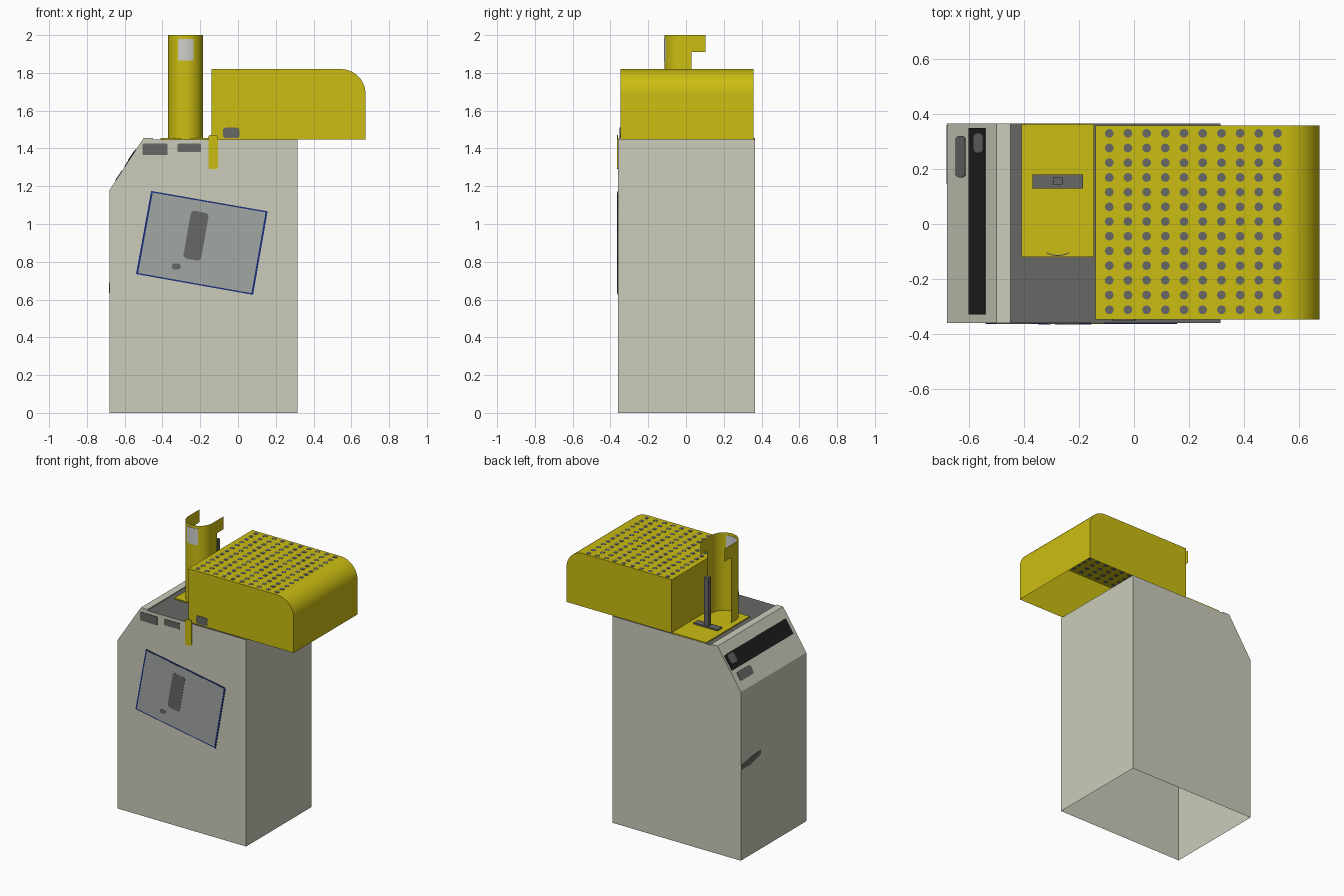
import bpy, bmesh, math
from mathutils import Vector

if "Cube" in bpy.data.objects:
    bpy.data.objects.remove(bpy.data.objects["Cube"])


def mat(name, r, g, b):
    m = bpy.data.materials.new(name)
    m.diffuse_color = (r, g, b, 1)
    m.use_nodes = True
    m.node_tree.nodes["Principled BSDF"].inputs["Base Color"].default_value = m.diffuse_color
    return m


CREAM = mat("cream", 0.60, 0.60, 0.50)
YELLOW = mat("yellow", 0.60, 0.51, 0.006)
GREY = mat("dark_grey", 0.135, 0.135, 0.13)
BLACK = mat("black", 0.013, 0.013, 0.013)
BLUE = mat("blue", 0.01, 0.03, 0.2)
PANEL = mat("panel_grey", 0.36, 0.39, 0.37)
PALE = mat("pale_grey", 0.62, 0.62, 0.60)


def finish(bm, name, *mats, smooth=False):
    bmesh.ops.recalc_face_normals(bm, faces=bm.faces)
    me = bpy.data.meshes.new(name)
    bm.to_mesh(me)
    bm.free()
    ob = bpy.data.objects.new(name, me)
    bpy.context.collection.objects.link(ob)
    for m in mats:
        me.materials.append(m)
    if smooth:
        bpy.ops.object.select_all(action='DESELECT')
        ob.select_set(True)
        bpy.context.view_layer.objects.active = ob
        bpy.ops.object.shade_smooth_by_angle()
    return ob


def add_prism(bm, pts, vec):
    """Closed solid: polygon pts swept along vec."""
    a = [bm.verts.new(p) for p in pts]
    b = [bm.verts.new(Vector(p) + Vector(vec)) for p in pts]
    n = len(a)
    bm.faces.new(a)
    bm.faces.new(b[::-1])
    for i in range(n):
        bm.faces.new((a[i], b[i], b[(i + 1) % n], a[(i + 1) % n]))


def prism(name, pts, vec, m):
    bm = bmesh.new()
    add_prism(bm, pts, vec)
    return finish(bm, name, m)


def box(name, x0, x1, y0, y1, z0, z1, m):
    pts = [(x0, y0, z0), (x1, y0, z0), (x1, y1, z0), (x0, y1, z0)]
    return prism(name, pts, (0, 0, z1 - z0), m)


def drop_bottom(bm, z):
    low = [f for f in bm.faces if all(abs(v.co.z - z) < 1e-4 for v in f.verts)]
    bmesh.ops.delete(bm, geom=low, context='FACES_ONLY')


def rounded_rect(w, h, r, rot=0):
    """2D outline with rounded corners, turned by rot degrees."""
    c, s = math.cos(math.radians(rot)), math.sin(math.radians(rot))
    out = []
    for k, (sx, sy) in enumerate([(1, 1), (-1, 1), (-1, -1), (1, -1)]):
        for j in range(5):
            a = math.radians(90 * k + 22.5 * j)
            u = sx * (w / 2 - r) + r * math.cos(a)
            v = sy * (h / 2 - r) + r * math.sin(a)
            out.append((u * c - v * s, u * s + v * c))
    return out


def front_plate(name, x0, x1, z0, z1, r, m, y=-0.36, rot=0, t=0.003):
    cx, cz = (x0 + x1) / 2, (z0 + z1) / 2
    pts = [(cx + u, y, cz + v) for u, v in rounded_rect(x1 - x0, z1 - z0, r, rot)]
    return prism(name, pts, (0, -t, 0), m)


# Cabinet: sloped-front profile, open underneath, grey worktop face
TOP = 1.447
prof = [(-0.68, 0), (-0.68, 1.18), (-0.5, 1.455), (-0.45, 1.455),
        (-0.45, TOP), (0.315, TOP), (0.315, 0)]
bm = bmesh.new()
add_prism(bm, [(x, -0.36, z) for x, z in prof], (0, 0.725, 0))
drop_bottom(bm, 0)
for f in bm.faces:
    if all(abs(v.co.z - TOP) < 1e-4 for v in f.verts):
        f.material_index = 1
finish(bm, "cabinet", CREAM, GREY)

# Hood: open-bottomed cover with one rounded top edge
R = 0.13
prof = [(-0.14, TOP), (-0.14, 1.82)]
for i in range(13):
    a = math.radians(90 - 7.5 * i)
    prof.append((0.675 - R + R * math.cos(a), 1.82 - R + R * math.sin(a)))
prof.append((0.675, TOP))
bm = bmesh.new()
add_prism(bm, [(x, -0.348, z) for x, z in prof], (0, 0.706, 0))
drop_bottom(bm, TOP)
finish(bm, "hood", YELLOW, smooth=True)

# Vent hole discs showing on both sides of the hood roof
bm = bmesh.new()
for i in range(10):
    for j in range(13):
        cx, cy = -0.09 + 0.068 * i, 0.33 - 0.0535 * j
        ring = [(cx + 0.016 * math.cos(k * math.pi / 6),
                 cy + 0.016 * math.sin(k * math.pi / 6), 1.8185) for k in range(12)]
        add_prism(bm, ring, (0, 0, 0.003))
finish(bm, "vent_holes", GREY)

# Yellow base plate with foot plate and post
box("base_plate", -0.41, -0.145, -0.12, 0.363, TOP, 1.454, YELLOW)
box("post_foot", -0.37, -0.185, 0.13, 0.18, 1.454, 1.464, GREY)
box("post", -0.295, -0.26, 0.143, 0.17, 1.464, 1.80, GREY)

# Chute: U-shaped sheet open at the back, with flags at the top
CX, CY, CR = -0.2775, -0.022, 0.0925
arc = [(CX + CR * math.cos(math.radians(180 + 7.5 * i)),
        CY + CR * math.sin(math.radians(180 + 7.5 * i))) for i in range(25)]
path = ([(CX - CR, 0.103), (CX - CR, 0.03)] + arc
        + [(CX + CR, 0.03), (CX + CR, 0.103)])
bm = bmesh.new()
rows = [[bm.verts.new((x, y, z)) for x, y in path] for z in (1.454, 1.91, 2.0)]
n = len(path) - 1
for lev in range(2):
    for i in range(n):
        if lev == 0 and i in (0, n - 1):
            continue
        bm.faces.new((rows[lev][i], rows[lev][i + 1],
                      rows[lev + 1][i + 1], rows[lev + 1][i]))
bmesh.ops.delete(bm, geom=[v for v in bm.verts if not v.link_faces], context='VERTS')
finish(bm, "chute", YELLOW, smooth=True)

# Curved pale label on the chute, visible inside and out
bm = bmesh.new()
outer, inner = [], []
for i in range(9):
    a = math.radians(270 - 26 + 6.5 * i)
    for lst, r in ((outer, CR + 0.002), (inner, CR - 0.002)):
        lst.append((CX + r * math.cos(a), CY + r * math.sin(a), 1.865))
for i in range(8):
    add_prism(bm, [outer[i], outer[i + 1], inner[i + 1], inner[i]], (0, 0, 0.115))
finish(bm, "chute_label", PALE)

# Tilted front panel with blue border
corners = [(-0.46, 1.175), (0.157, 1.067), (0.08, 0.625), (-0.54, 0.735)]
mx = sum(c[0] for c in corners) / 4
mz = sum(c[1] for c in corners) / 4
for name, k, y, m in (("panel_border", 1.0, -0.36, BLUE), ("front_panel", 0.968, -0.361, PANEL)):
    prism(name, [(mx + (x - mx) * k, y, mz + (z - mz) * k) for x, z in corners],
          (0, -0.003, 0), m)
front_plate("panel_slab", -0.27, -0.175, 0.81, 1.066, 0.02, GREY, y=-0.363, rot=-10, t=0.002)
front_plate("panel_spot", -0.35, -0.303, 0.76, 0.79, 0.012, GREY, y=-0.363, t=0.002)

# Small plates and yellow strap on the front
front_plate("left_plate", -0.505, -0.372, 1.365, 1.425, 0.004, GREY)
front_plate("right_plate", -0.32, -0.197, 1.382, 1.425, 0.004, GREY)
front_plate("strap", -0.156, -0.106, 1.29, 1.472, 0.012, YELLOW, t=0.004)
front_plate("hood_catch", -0.08, 0.008, 1.455, 1.51, 0.015, GREY, y=-0.347, t=0.004)


# Control strip and markings on the slope
def slope_plate(name, x, y, w, h, r, m, t):
    pts = []
    for u, v in rounded_rect(w, h, r):
        px = x + u
        pts.append((px, y + v, 1.18 + (px + 0.68) * 0.275 / 0.18))
    return prism(name, pts, (-0.837 * t, 0, 0.548 * t), m)


slope_plate("control_strip", -0.57, 0.01, 0.06, 0.68, 0.004, BLACK, 0.003)
slope_plate("control_knob", -0.562, 0.295, 0.035, 0.07, 0.015, GREY, 0.005)
slope_plate("control_mark", -0.63, 0.245, 0.034, 0.15, 0.012, GREY, 0.003)

# Slanted grey marking on the left side
side = [(0.36, 0.635), (0.26, 0.635), (0.15, 0.66), (0.145, 0.69), (0.22, 0.69), (0.36, 0.665)]
prism("side_mark", [(-0.68, y, z) for y, z in side], (-0.003, 0, 0), GREY)
